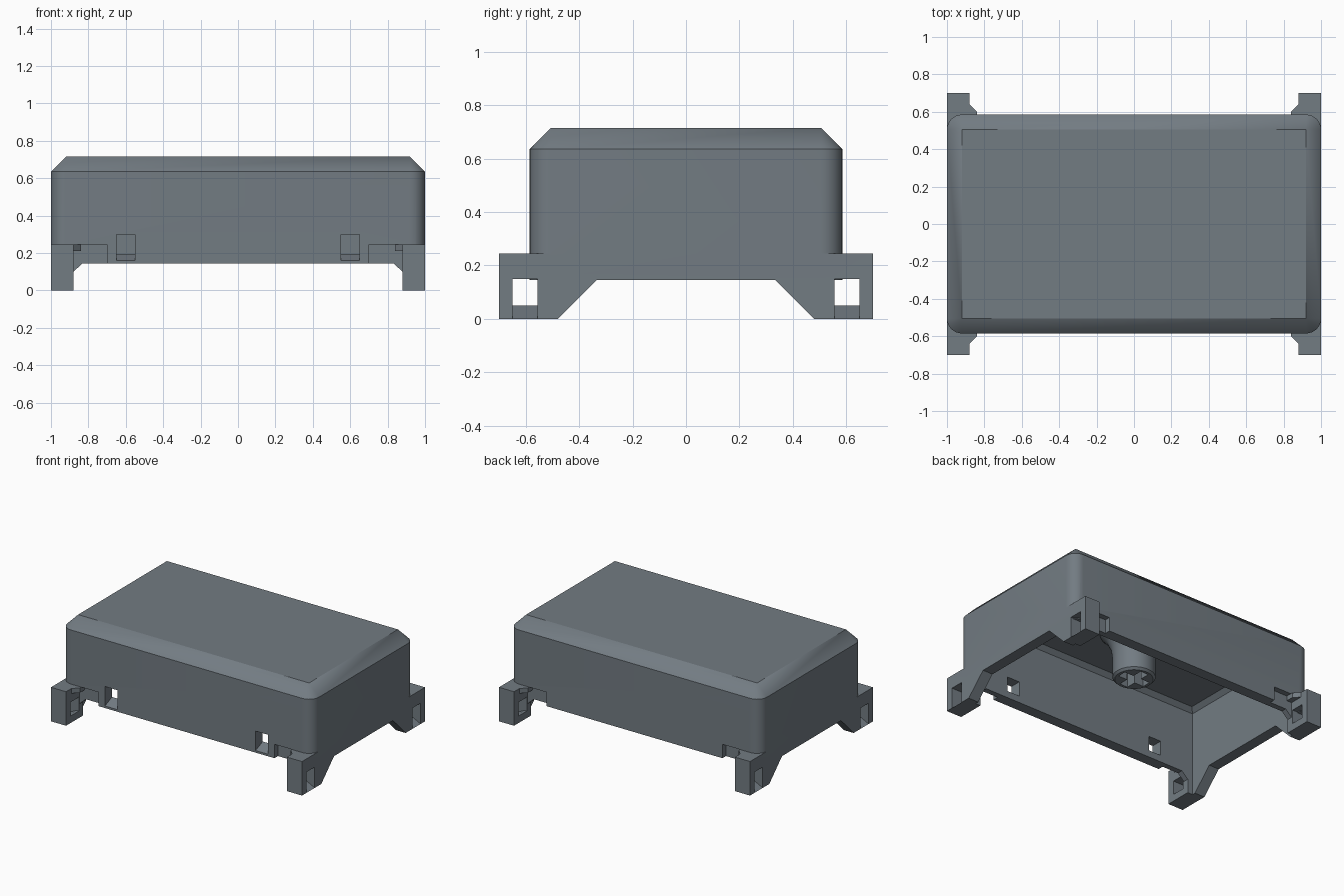
import bpy, bmesh, math

if "Cube" in bpy.data.objects:
    bpy.data.objects.remove(bpy.data.objects["Cube"])

grey = bpy.data.materials.new("slate grey")
grey.diffuse_color = (0.17, 0.2, 0.225, 1)
grey.use_nodes = True
grey.node_tree.nodes["Principled BSDF"].inputs["Base Color"].default_value = grey.diffuse_color


def make(name, verts, faces):
    me = bpy.data.meshes.new(name)
    me.from_pydata(verts, [], faces)
    bm = bmesh.new()
    bm.from_mesh(me)
    bmesh.ops.remove_doubles(bm, verts=bm.verts, dist=1e-5)
    bmesh.ops.dissolve_degenerate(bm, edges=bm.edges, dist=1e-5)
    bmesh.ops.recalc_face_normals(bm, faces=bm.faces)
    bm.to_mesh(me)
    bm.free()
    ob = bpy.data.objects.new(name, me)
    bpy.context.collection.objects.link(ob)
    me.materials.append(grey)
    return ob


def prism(name, pts, a, b, axis):
    """Extrude a 2D outline from a to b along an axis."""
    place = {'x': lambda u, v, w: (w, u, v),
             'y': lambda u, v, w: (u, w, v),
             'z': lambda u, v, w: (u, v, w)}[axis]
    n = len(pts)
    verts = [place(u, v, w) for w in (a, b) for u, v in pts]
    faces = [list(range(n)), list(range(n, 2 * n))]
    faces += [[i, (i + 1) % n, n + (i + 1) % n, n + i] for i in range(n)]
    return make(name, verts, faces)


def box(name, x0, x1, y0, y1, z0, z1):
    return prism(name, [(x0, y0), (x1, y0), (x1, y1), (x0, y1)], z0, z1, 'z')


def loft(name, loops, closed=False):
    n = len(loops[0])
    verts = [p for loop in loops for p in loop]
    faces = [[k * n + i, k * n + (i + 1) % n, (k + 1) * n + (i + 1) % n, (k + 1) * n + i]
             for k in range(len(loops) - 1) for i in range(n)]
    faces += [list(range(n)), list(range((len(loops) - 1) * n, len(loops) * n))]
    return make(name, verts, faces)


def round_rect(hx, hy, r, z, seg=8):
    pts = []
    for q, (sx, sy) in enumerate([(1, 1), (-1, 1), (-1, -1), (1, -1)]):
        for i in range(seg + 1):
            a = (q + i / seg) * math.pi / 2
            pts.append((sx * (hx - r) + r * math.cos(a), sy * (hy - r) + r * math.sin(a), z))
    return pts


def circle(r, z, n=40):
    return [(r * math.cos(2 * math.pi * i / n), r * math.sin(2 * math.pi * i / n), z)
            for i in range(n)]


def boolean(ob, tool, op):
    m = ob.modifiers.new(op, 'BOOLEAN')
    m.operation, m.object, m.solver = op, tool, 'EXACT'
    bpy.context.view_layer.objects.active = ob
    bpy.ops.object.modifier_apply(modifier=m.name)
    bpy.data.objects.remove(tool)


# hollow case with a chamfered top
case = loft("case", [round_rect(1, .585, .08, .145), round_rect(1, .585, .08, .635),
                     round_rect(.92, .505, 0, .715)])
cavity = loft("cavity", [round_rect(.92, .505, 0, 0), round_rect(.92, .505, 0, .605),
                         round_rect(.89, .475, 0, .635)])
boolean(case, cavity, 'DIFFERENCE')

# shallow recesses beside each leg, front and back
for sx in (-1, 1):
    for sy in (-1, 1):
        xs, ys = sorted((sx * .7, sx * .92)), sorted((sy * .545, sy * .7))
        boolean(case, box("recess", *xs, *ys, .1, .245), 'DIFFERENCE')

# two latch holes in the front wall, with sloping sills
for sx in (-1, 1):
    hole = prism("latch_hole", [(-.62, .16), (-.585, .16), (-.48, .205), (-.48, .3), (-.62, .3)],
                 sx * .6 - .05, sx * .6 + .05, 'x')
    boolean(case, hole, 'DIFFERENCE')

# side plates with legs, corner blocks and leg windows
half = [(.335, .145), (.48, 0), (.7, 0), (.7, .245)]
outline = half + [(-y, z) for y, z in reversed(half)]
for sx in (-1, 1):
    side = prism("side_plate", outline, sx * .92, sx, 'x')
    for sy in (-1, 1):
        y0, y1 = sorted((sy * .505, sy * .7))
        x0, x1 = sorted((sx * .88, sx * .95))
        boolean(side, box("leg_block", x0, x1, y0, y1, 0, .245), 'UNION')
        # braces under the wall and next to the recess
        foot = [(sx * .9, .08), (sx * .88, .1), (sx * .83, .145), (sx * .83, .16), (sx * .9, .16)]
        boolean(side, prism("foot_brace", foot, sy * .505, sy * .545, 'y'), 'UNION')
        arm = [(sx * .9, sy * .64), (sx * .88, sy * .64), (sx * .84, sy * .6),
               (sx * .84, sy * .53), (sx * .9, sy * .53)]
        boolean(side, prism("arm_brace", arm, .21, .245, 'z'), 'UNION')
        window = [(sx * 1.05, 0), (sx, 0), (sx * .9, .05), (sx * .8, .05),
                  (sx * .8, .15), (sx * 1.05, .15)]
        boolean(side, prism("leg_window", window, sy * .555, sy * .65, 'y'), 'DIFFERENCE')
    boolean(case, side, 'UNION')

# centre stem, flared into the ceiling, with a cross-shaped socket
stem = loft("stem", [circle(.125, .3), circle(.14, .315), circle(.14, .46), circle(.15, .53),
                     circle(.18, .59), circle(.23, .645)])
boolean(stem, box("slot_long", -.105, .105, -.032, .032, .2, .55), 'DIFFERENCE')
boolean(stem, box("slot_cross", -.032, .032, -.105, .105, .2, .55), 'DIFFERENCE')

for ob in (case, stem):
    bpy.ops.object.select_all(action='DESELECT')
    ob.select_set(True)
    bpy.context.view_layer.objects.active = ob
    bpy.ops.object.shade_smooth_by_angle(angle=math.radians(25))
